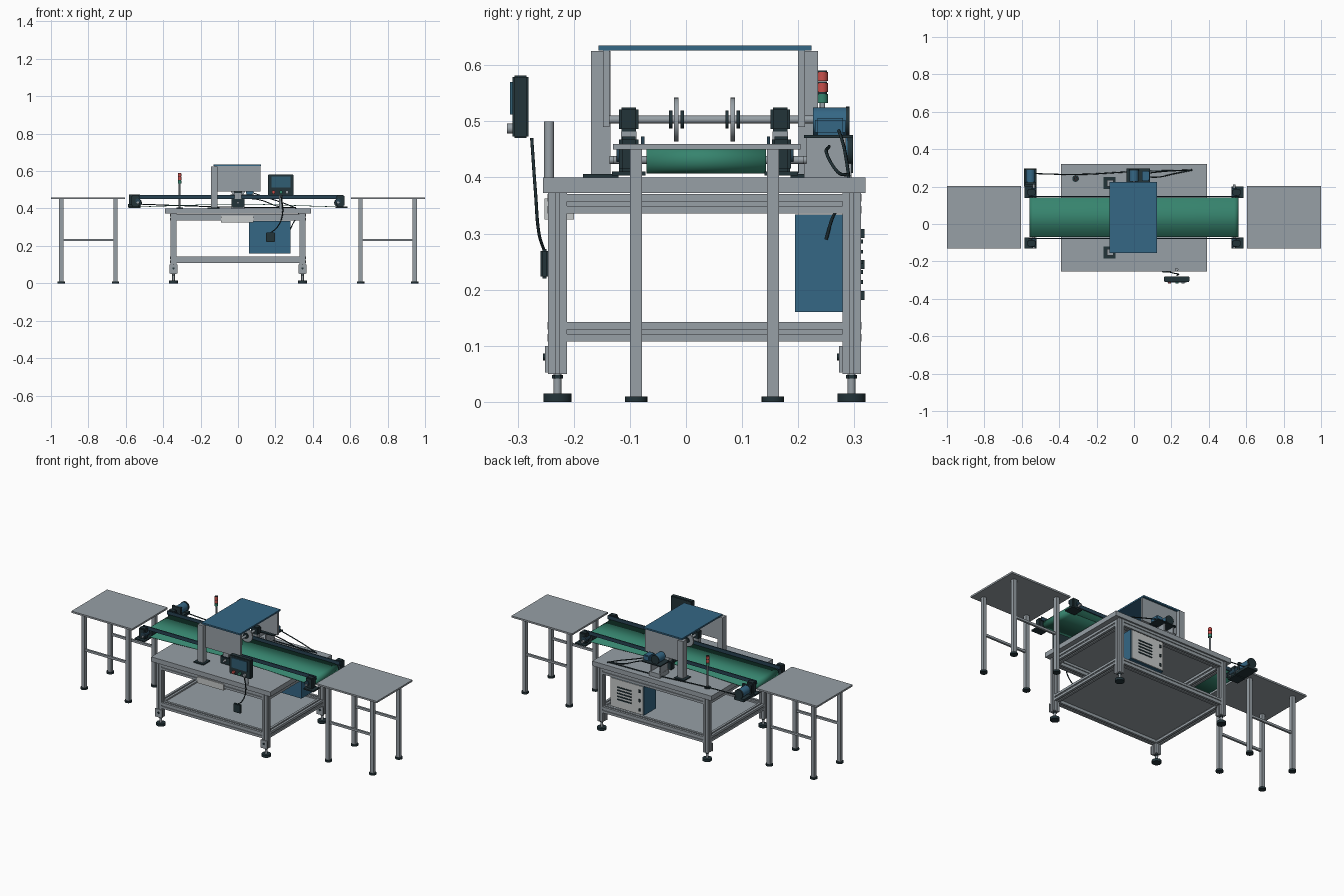
import bpy, bmesh, math
from mathutils import Vector, Matrix

cube = bpy.data.objects.get("Cube")
if cube:
    bpy.data.objects.remove(cube, do_unlink=True)


def material(name, r, g, b):
    m = bpy.data.materials.new(name)
    m.use_nodes = True
    m.diffuse_color = (r, g, b, 1)
    m.node_tree.nodes["Principled BSDF"].inputs["Base Color"].default_value = (r, g, b, 1)
    return m


grey = material("aluminium grey", .31, .35, .38)
pale = material("pale panel", .56, .58, .58)
blue = material("steel blue", .035, .135, .235)
navy = material("dark blue rail", .02, .055, .085)
green = material("belt green", .037, .23, .155)
dark = material("charcoal", .016, .033, .04)
red = material("signal red", .58, .08, .07)
screen_blue = material("screen blue", .03, .11, .17)


def finish(name, bm, mat, smooth=False):
    bmesh.ops.recalc_face_normals(bm, faces=bm.faces)
    mesh = bpy.data.meshes.new(name)
    bm.to_mesh(mesh)
    bm.free()
    mesh.materials.append(mat)
    obj = bpy.data.objects.new(name, mesh)
    bpy.context.collection.objects.link(obj)
    if smooth:
        bpy.ops.object.select_all(action="DESELECT")
        obj.select_set(True)
        bpy.context.view_layer.objects.active = obj
        bpy.ops.object.shade_smooth_by_angle()
    return obj


def box(name, mat, xs, ys, zs, bevel=0):
    """Box between pairs of limits on each axis."""
    bm = bmesh.new()
    bmesh.ops.create_cube(bm, size=1)
    for v in bm.verts:
        v.co = [(a + b) / 2 + c * (b - a) for c, (a, b) in zip(v.co, (xs, ys, zs))]
    if bevel:
        bmesh.ops.bevel(bm, geom=bm.edges[:], offset=bevel, segments=2, affect="EDGES")
    return finish(name, bm, mat)


def block(name, mat, x, y, zs, w, d=None, bevel=0):
    """Upright box centred on x, y."""
    d = d or w
    return box(name, mat, (x - w / 2, x + w / 2), (y - d / 2, y + d / 2), zs, bevel)


def rod(name, mat, start, end, radius, sides=24):
    """Cylinder between two points."""
    a, b = Vector(start), Vector(end)
    bm = bmesh.new()
    turn = (b - a).to_track_quat("Z", "Y").to_matrix().to_4x4()
    bmesh.ops.create_cone(bm, cap_ends=True, segments=sides, radius1=radius, radius2=radius,
                          depth=(b - a).length, matrix=Matrix.Translation((a + b) / 2) @ turn)
    return finish(name, bm, mat, True)


def slotted_bar(name, start, end, size):
    """Square extrusion with a groove down each side."""
    a, b = Vector(start), Vector(end)
    h, s, d = size / 2, size / 9, size / 7
    quarter = [(h, -h), (h, -s), (h - d, -s), (h - d, s), (h, s)]
    bm = bmesh.new()
    ring = []
    for k in range(4):
        spin = Matrix.Rotation(k * math.pi / 2, 3, "Z")
        ring += [bm.verts.new(spin @ Vector((x, y, 0))) for x, y in quarter]
    face = bm.faces.new(ring)
    out = bmesh.ops.extrude_face_region(bm, geom=[face])["geom"]
    tops = [g for g in out if isinstance(g, bmesh.types.BMVert)]
    bmesh.ops.translate(bm, verts=tops, vec=(0, 0, (b - a).length))
    turn = (b - a).to_track_quat("Z", "Y").to_matrix().to_4x4()
    bm.transform(Matrix.Translation(a) @ turn)
    return finish(name, bm, grey)


def cable(name, points, radius=.003):
    curve = bpy.data.curves.new(name, "CURVE")
    curve.dimensions = "3D"
    curve.bevel_depth = radius
    curve.bevel_resolution = 1
    curve.resolution_u = 6
    curve.use_fill_caps = True
    spline = curve.splines.new("BEZIER")
    spline.bezier_points.add(len(points) - 1)
    for p, co in zip(spline.bezier_points, points):
        p.co = co
        p.handle_left_type = p.handle_right_type = "AUTO"
    curve.materials.append(dark)
    bpy.context.collection.objects.link(bpy.data.objects.new(name, curve))


# Main bench: top, slotted frame, shelf and levelling feet
front, back, side = -.229, .295, .345
box("bench_top", grey, (-.39, .39), (-.255, .32), (.372, .4))
box("bench_shelf", grey, (-side, side), (front, back), (.128, .134))
for x in (-side, side):
    for y in (front, back):
        slotted_bar("bench_leg", (x, y, .05), (x, y, .372), .033)
        rod("foot_stem", grey, (x, y, .01), (x, y, .05), .007)
        rod("foot_nut", dark, (x, y, .042), (x, y, .048), .01, 6)
        rod("foot_pad", dark, (x, y, 0), (x, y, .015), .025)
        box("foot_bracket", grey, (x - .022, x + .022), (y - .022, y - .016), (.052, .1))
        rod("bracket_bolt", dark, (x, y - .026, .08), (x, y - .021, .08), .006, 12)
    for z in (.125, .353):
        slotted_bar("side_rail", (x, front + .016, z), (x, back - .016, z), .035)
for y in (front, back):
    for z in (.125, .353):
        slotted_bar("long_rail", (.016 - side, y, z), (side - .016, y, z), .035)

# Feed and receiving tables
for s in (-1, 1):
    box("side_table_top", grey, sorted((s, s * .603)), (-.13, .204), (.45, .46))
    for y in (-.089, .155):
        for x in (.655, .945):
            block("side_table_leg", grey, s * x, y, (.008, .45), .022)
            rod("side_table_foot", dark, (s * x, y, 0), (s * x, y, .01), .02)
        box("side_table_bar", grey, sorted((s * .666, s * .934)), (y - .006, y + .006), (.225, .238))

# Conveyor belt: one closed ribbon around both end rollers
axle, roll, reach = .431, .024, .535
path = []
for s in (1, -1):
    for k in range(9):
        t = -math.pi / 2 + k * math.pi / 8
        path.append((s * (reach + roll * math.cos(t)), axle + s * roll * math.sin(t)))
path += [(-.07, .422), (.07, .422)]
bm = bmesh.new()
# Second arc is traced downward so the ribbon runs on around the loop
rows = [[bm.verts.new((x, y, z)) for y in (-.07, .143)] for x, z in path]
for a, b in zip(rows, rows[1:] + rows[:1]):
    bm.faces.new((a[0], a[1], b[1], b[0]))
belt = finish("conveyor_belt", bm, green, True)
belt.modifiers.new("thickness", "SOLIDIFY").thickness = .003
for y in (-.077, .147):
    box("belt_rail", navy, (-.565, .565), (y - .003, y + .003), (.452, .473))

# End rollers, bearing blocks and their plates
for x in (-.555, .545):
    s = math.copysign(1, x)
    rod("end_roller", dark, (s * reach, -.068, axle), (s * reach, .141, axle), .021)
    rod("end_shaft", grey, (s * reach, -.13, axle), (s * reach, .21, axle), .007)
    for y in (-.102, .17):
        block("end_bearing_plate", dark, s * .553, y, (.403, .411), .065, .06)
        block("end_bearing", dark, s * .548, y, (.411, .473), .044, .034, .005)
        rod("end_bearing_ring", navy, (s * reach, y - .022, .44), (s * reach, y + .022, .44), .014)

# Slitting unit: stacked bearings, shafts and two discs
for y in (-.102, .168):
    block("lower_bearing", dark, 0, y, (.405, .452), .07, .034, .005)
    block("bearing_spacer", grey, 0, y, (.452, .482), .035, .028)
    block("upper_bearing", dark, 0, y, (.482, .525), .045, .034, .004)
for z in (.431, .503):
    rod("cutter_shaft", grey, (0, -.136, z), (0, .228, z), .007)
rod("drive_roller", dark, (0, -.068, axle), (0, .141, axle), .014)
for y in (-.017, .083):
    rod("cutting_disc", grey, (0, y - .004, .503), (0, y + .004, .503), .039, 40)
    for d in (-.01, .01):
        rod("disc_hub", dark, (0, y + d - .003, .503), (0, y + d + .003, .503), .016)

# Guard: posts on foot plates, hanging panels and roof
for y, inner in ((-.152, -.14), (.218, .208)):
    block("guard_foot", dark, -.13, y, (.4, .406), .064)
    block("guard_post", grey, -.128, y, (.406, .625), .035)
    box("guard_panel", grey, (-.125, .12), (inner - .008, inner + .004), (.49, .626))
box("guard_roof", blue, (-.13, .122), (-.156, .224), (.626, .635))

# Cutter motor on its bracket
box("motor_pedestal", grey, (-.035, .035), (.21, .295), (.4, .425))
for x in (-.03, .03):
    block("motor_support", grey, x, .25, (.425, .47), .008, .07)
box("motor_plate", dark, (-.04, .085), (.21, .298), (.47, .476))
rod("cutter_motor", blue, (0, .226, .5), (0, .285, .5), .025)
rod("cutter_motor_cap", dark, (0, .285, .5), (0, .291, .5), .026)
box("cutter_gearbox", blue, (.042, .082), (.23, .284), (.476, .506), .004)

# Conveyor motor
rod("belt_motor", blue, (-.553, .225, .447), (-.553, .288, .447), .025)
rod("belt_motor_cap", dark, (-.553, .288, .447), (-.553, .298, .447), .027)
box("belt_motor_mount", dark, (-.587, -.522), (.2, .298), (.408, .424))
box("belt_motor_flange", dark, (-.582, -.524), (.212, .225), (.42, .474))

# Signal tower
tx, ty = -.312, .243
rod("tower_base", dark, (tx, ty, .4), (tx, ty, .405), .018)
rod("tower_pole", grey, (tx, ty, .4), (tx, ty, .534), .005, 12)
for z, m in ((.533, green), (.552, red), (.572, red)):
    rod("tower_lamp", m, (tx, ty, z), (tx, ty, z + .016), .01)
    rod("tower_ring", dark, (tx, ty, z + .015), (tx, ty, z + .019), .008)

# Control screen on a post
box("control_box", dark, (.16, .298), (-.309, -.281), (.47, .582), .003)
box("control_screen", screen_blue, (.178, .28), (-.314, -.308), (.512, .57))
for x, m in ((.19, red), (.23, green), (.262, grey)):
    rod("control_button", m, (x, -.319, .487), (x, -.308, .487), .009, 16)
rod("screen_post", grey, (.228, -.244, .4), (.228, -.244, .5), .009)

# Front tray and switch box
box("front_tray", pale, (-.092, .082), (-.252, -.2), (.325, .362))
box("switch_box", dark, (.15, .197), (-.259, -.246), (.22, .272), .003)

# Electrical cabinet with a pale rear door and vents
box("cabinet", blue, (.06, .28), (.194, .307), (.16, .334))
box("cabinet_door", pale, (.064, .276), (.307, .312), (.163, .331))
for k in range(5):
    z = .21 + k * .018
    box("cabinet_vent", dark, (.14, .23), (.311, .315), (z, z + .007))
for z in (.19, .245, .3):
    box("door_latch", dark, (.08, .09), (.311, .318), (z - .008, z + .008))

# Cables
cable("screen_cable", [(.23, -.275, .47), (.238, -.268, .37), (.21, -.262, .3), (.175, -.253, .27)])
cable("belt_motor_cable", [(-.55, .27, .424), (-.3, .265, .415), (0, .28, .406), (.31, .288, .404)])
cable("cutter_motor_cable", [(.06, .27, .49), (.15, .28, .46), (.24, .286, .43), (.31, .29, .402)])
cable("cabinet_cable", [(.31, .29, .402), (.325, .28, .36), (.3, .262, .33), (.28, .25, .29)])
cable("rear_cable", [(.05, .255, .455), (.12, .25, .445), (.22, .27, .41), (.31, .288, .404)])
